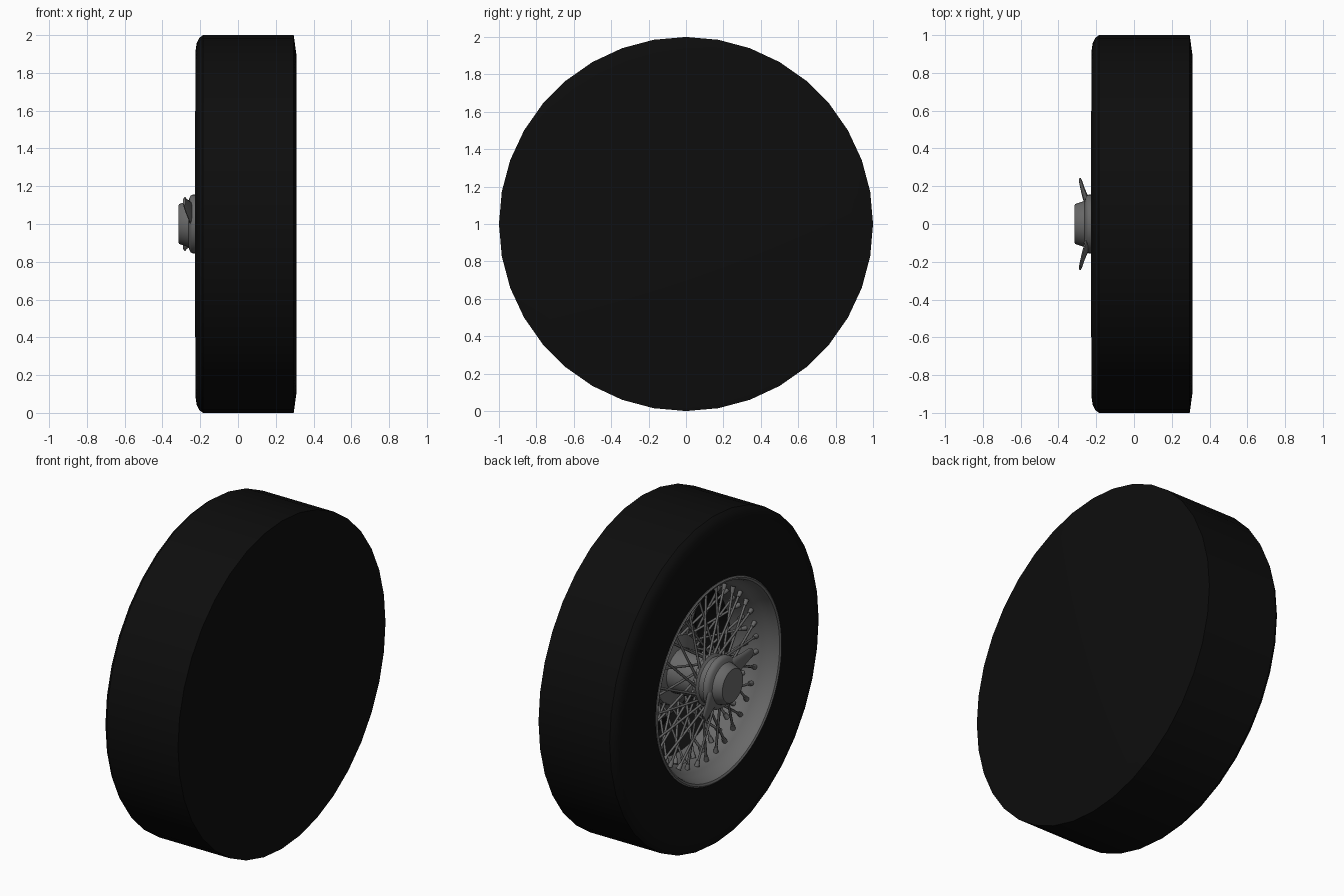
import bpy, bmesh, math
from mathutils import Vector, Matrix

if "Cube" in bpy.data.objects:
    bpy.data.objects.remove(bpy.data.objects["Cube"])

CZ = 1.0  # axle height; the axle runs along x


def mat(name, v):
    m = bpy.data.materials.new(name)
    m.diffuse_color = (v, v, v, 1)
    m.use_nodes = True
    m.node_tree.nodes["Principled BSDF"].inputs["Base Color"].default_value = m.diffuse_color
    return m


RUBBER = mat("black rubber", 0.004)
STEEL = mat("grey steel", 0.14)
DARK = mat("dark steel", 0.07)


def finish(bm, name, material, angle=35):
    bmesh.ops.remove_doubles(bm, verts=bm.verts, dist=1e-5)
    bmesh.ops.recalc_face_normals(bm, faces=bm.faces)
    me = bpy.data.meshes.new(name)
    bm.to_mesh(me)
    bm.free()
    me.materials.append(material)
    ob = bpy.data.objects.new(name, me)
    bpy.context.collection.objects.link(ob)
    bpy.ops.object.select_all(action='DESELECT')
    ob.select_set(True)
    bpy.context.view_layer.objects.active = ob
    bpy.ops.object.shade_smooth_by_angle(angle=math.radians(angle))
    return ob


def polar(x, r, a):
    return Vector((x, r * math.sin(a), CZ + r * math.cos(a)))


def lathe(name, profile, material, n=36, closed=False):
    """Revolve (x, radius) points around the axle."""
    bm = bmesh.new()
    rings = []
    for x, r in profile:
        if r == 0:
            rings.append([bm.verts.new((x, 0, CZ))] * n)
        else:
            rings.append([bm.verts.new(polar(x, r, 2 * math.pi * i / n)) for i in range(n)])
    pairs = list(zip(rings, rings[1:]))
    if closed:
        pairs.append((rings[-1], rings[0]))
    for a, b in pairs:
        for i in range(n):
            j = (i + 1) % n
            quad = list(dict.fromkeys((a[i], a[j], b[j], b[i])))
            if len(quad) > 2:
                bm.faces.new(quad)
    return finish(bm, name, material)


def rod(bm, p, q, r, r2=None, sides=6):
    d = q - p
    m = Matrix.Translation((p + q) / 2) @ d.to_track_quat('Z', 'Y').to_matrix().to_4x4()
    bmesh.ops.create_cone(bm, cap_ends=True, segments=sides, radius1=r,
                          radius2=r if r2 is None else r2, depth=d.length, matrix=m)


# Tyre: closed flat back, rounded front shoulder, open front well
lathe("tyre", [(0.31, 0), (0.31, 0.89), (0.295, 1), (-0.185, 1), (-0.205, 0.985),
               (-0.218, 0.96), (-0.226, 0.91), (-0.226, 0.7), (-0.218, 0.605),
               (-0.19, 0.59), (-0.1, 0.56), (0.03, 0.53), (0.295, 0.52), (0.295, 0)], RUBBER)

# Rim: rolled lip, sloping dish and stepped barrel
lathe("rim", [(-0.205, 0.605), (-0.222, 0.605), (-0.228, 0.597), (-0.222, 0.585),
              (-0.2, 0.577), (-0.15, 0.565), (-0.13, 0.545), (-0.09, 0.525),
              (-0.02, 0.505), (0.05, 0.5), (0.05, 0.52), (-0.03, 0.53),
              (-0.1, 0.56), (-0.15, 0.58)], STEEL, n=72, closed=True)

# Hub barrel with front and rear spoke flanges
lathe("hub", [(-0.225, 0), (-0.225, 0.135), (-0.18, 0.135), (-0.17, 0.15), (-0.15, 0.15),
              (-0.14, 0.125), (0.04, 0.13), (0.06, 0.2), (0.09, 0.21), (0.09, 0)], STEEL)

# Dark drum behind the hub
lathe("drum", [(0.1, 0), (0.1, 0.28), (0.12, 0.3), (0.29, 0.3), (0.29, 0)], DARK)

# Centre nut with collar
lathe("centre_nut", [(-0.315, 0), (-0.315, 0.1), (-0.31, 0.106), (-0.262, 0.122),
                     (-0.256, 0.14), (-0.25, 0.15), (-0.24, 0.156), (-0.222, 0.156),
                     (-0.215, 0.14), (-0.215, 0)], STEEL)

# Two swept ears on the centre nut
for k, ang in enumerate((math.radians(-63), math.radians(117))):
    out = Vector((0, math.sin(ang), math.cos(ang)))
    side = Vector((0, math.cos(ang), -math.sin(ang)))
    bm = bmesh.new()
    prev = None
    for r, x, w, t in ((0.09, -0.245, 0.075, 0.016), (0.15, -0.255, 0.06, 0.014),
                       (0.2, -0.27, 0.045, 0.011), (0.245, -0.281, 0.036, 0.009),
                       (0.262, -0.285, 0.022, 0.007)):
        c = Vector((x, 0, CZ)) + out * r
        ring = [bm.verts.new(c + side * w * math.cos(b) + Vector((t * math.sin(b), 0, 0)))
                for b in (i * math.pi / 6 for i in range(12))]
        if prev:
            for i in range(12):
                j = (i + 1) % 12
                bm.faces.new((prev[i], prev[j], ring[j], ring[i]))
        else:
            bm.faces.new(ring)
        prev = ring
    bm.faces.new(prev)
    finish(bm, f"nut_ear_{k + 1}", STEEL, 50)

# Crossed wire spokes with nipples: (hub x, hub r, rim x, rim r, pairs, lead, phase)
spokes, nipples = bmesh.new(), bmesh.new()
for hx, hr, rx, rr, pairs, lead, phase in (
        (-0.16, 0.14, -0.105, 0.53, 18, 32, 0),
        (0.075, 0.19, -0.05, 0.512, 18, 28, 5)):
    for i in range(pairs):
        for s in (-1, 1):
            a = math.radians(phase + 360 * (i + 0.25 * s) / pairs)
            p = polar(hx + 0.006 * s, hr, a - s * math.radians(lead))
            q = polar(rx, rr, a)
            rod(spokes, p, q, 0.0075)
            d = (p - q).normalized()
            rod(nipples, q, q + d * 0.035, 0.015, 0.011, 8)
finish(spokes, "spokes", STEEL, 65)
finish(nipples, "spoke_nipples", STEEL, 50)
